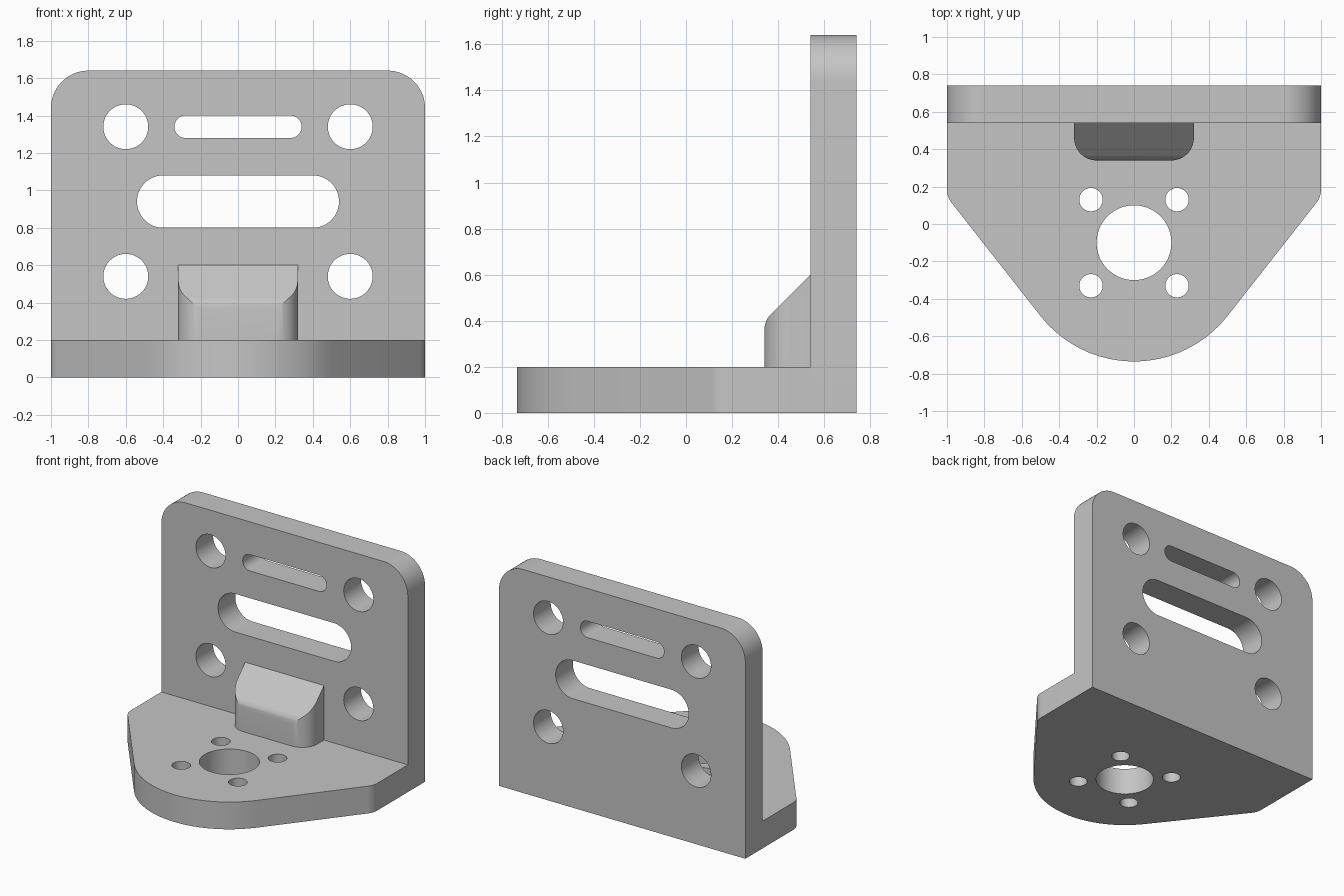
import bpy, bmesh
from math import cos, sin, tan, radians, ceil, pi
from mathutils import Vector, Matrix

cube = bpy.data.objects.get("Cube")
if cube:
    bpy.data.objects.remove(cube, do_unlink=True)

grey = bpy.data.materials.new("plain grey")
grey.use_nodes = True
colour = (0.56, 0.56, 0.56, 1)
grey.diffuse_color = colour
grey.node_tree.nodes["Principled BSDF"].inputs["Base Color"].default_value = colour


def rounded(corners):
    """Polygon from (x, y, radius) corners, each filleted by its radius."""
    points = []
    for i, (x, y, r) in enumerate(corners):
        p = Vector((x, y))
        if r == 0:
            points.append(p)
            continue
        a = (Vector(corners[i - 1][:2]) - p).normalized()
        b = (Vector(corners[(i + 1) % len(corners)][:2]) - p).normalized()
        half = a.angle(b) / 2
        centre = p + (a + b).normalized() * (r / sin(half))
        start = p + a * (r / tan(half)) - centre
        turn = pi - 2 * half
        if a.x * b.y - a.y * b.x > 0:
            turn = -turn
        steps = max(4, ceil(abs(turn) / radians(5)))
        for k in range(steps + 1):
            points.append(centre + Matrix.Rotation(turn * k / steps, 2) @ start)
    return points


def slot(x, y, w, h):
    """Round-ended opening; a circle when w equals h."""
    r = h / 2
    return rounded([(x + sx * w / 2, y + sy * h / 2, r)
                    for sx, sy in ((-1, -1), (1, -1), (1, 1), (-1, 1))])


def slab(loops, depth):
    """Extruded sheet: the first loop is the outline, the rest are holes."""
    bm = bmesh.new()
    for loop in loops:
        verts = [bm.verts.new((p.x, p.y, 0)) for p in loop]
        for i, v in enumerate(verts):
            bm.edges.new((verts[i - 1], v))
    bmesh.ops.remove_doubles(bm, verts=bm.verts[:], dist=0.0005)
    bmesh.ops.triangle_fill(bm, edges=bm.edges[:], use_beauty=True, normal=(0, 0, 1))
    top = bmesh.ops.extrude_face_region(bm, geom=bm.faces[:])["geom"]
    bmesh.ops.translate(bm, vec=(0, 0, depth),
                        verts=[g for g in top if isinstance(g, bmesh.types.BMVert)])
    return bm


def finish(name, bm, matrix=Matrix()):
    bm.transform(matrix)
    bmesh.ops.recalc_face_normals(bm, faces=bm.faces[:])
    mesh = bpy.data.meshes.new(name)
    bm.to_mesh(mesh)
    bm.free()
    mesh.materials.append(grey)
    obj = bpy.data.objects.new(name, mesh)
    bpy.context.collection.objects.link(obj)
    bpy.ops.object.select_all(action='DESELECT')
    obj.select_set(True)
    bpy.context.view_layer.objects.active = obj
    bpy.ops.object.shade_smooth_by_angle(angle=radians(25))


# Base plate: tapered to a round nose, with a bore and four bolt holes
base = [rounded([(-1, 0.54, 0), (-1, 0.145, 0.12), (0, -1.128, 0.635),
                 (1, 0.145, 0.12), (1, 0.54, 0)]),
        slot(0, -0.1, 0.4, 0.4)]
base += [slot(sx * 0.23, -0.1 + sy * 0.23, 0.125, 0.125)
         for sx in (-1, 1) for sy in (-1, 1)]
finish("base_plate", slab(base, 0.2))

# Upright plate: rounded top corners, two slots and four mounting holes
back = [rounded([(-1, 0, 0), (1, 0, 0), (1, 1.64, 0.2), (-1, 1.64, 0.2)]),
        slot(0, 0.94, 1.08, 0.28), slot(0, 1.34, 0.68, 0.12)]
back += [slot(sx * 0.6, z, 0.24, 0.24) for sx in (-1, 1) for z in (0.54, 1.34)]
finish("back_plate", slab(back, 0.2),
       Matrix.Translation((0, 0.74, 0)) @ Matrix.Rotation(pi / 2, 4, 'X'))

# Gusset: rounded footprint, its top trimmed by a slope with a filleted brow
block = slab([rounded([(-0.32, 0.54, 0), (-0.32, 0.34, 0.12),
                       (0.32, 0.34, 0.12), (0.32, 0.54, 0)])], 0.6)
block.transform(Matrix.Translation((0, 0, 0.2)))
brow = Vector((0, 0.44, 0.3586))
for angle in range(45, 0, -5):
    normal = Vector((0, -cos(radians(angle)), sin(radians(angle))))
    cut = bmesh.ops.bisect_plane(block, geom=block.verts[:] + block.edges[:] + block.faces[:],
                                 plane_co=brow + normal * 0.1, plane_no=normal,
                                 dist=0.00001, clear_outer=True)["geom_cut"]
    rim = [g for g in cut if isinstance(g, bmesh.types.BMEdge) and g.is_boundary]
    bmesh.ops.holes_fill(block, edges=rim, sides=0)
finish("gusset", block)
